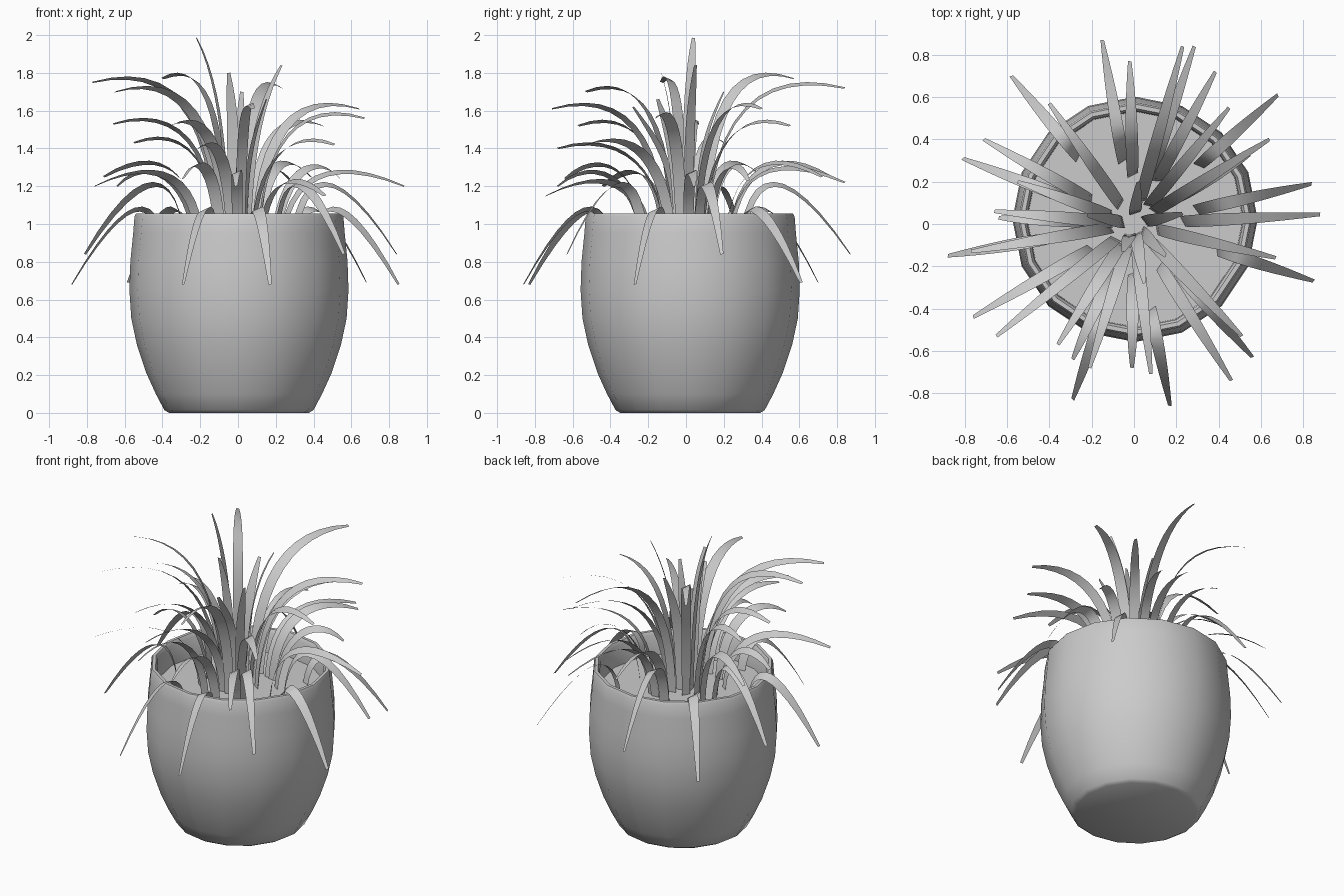
import bpy, bmesh, math
from mathutils import Vector

if "Cube" in bpy.data.objects:
    bpy.data.objects.remove(bpy.data.objects["Cube"])

CENTRE = Vector((0.005, 0.022, 0))
SIDES = 16
ROLL = math.radians(24)


def finish(name, bm, angle=40):
    me = bpy.data.meshes.new(name)
    bm.to_mesh(me)
    bm.free()
    ob = bpy.data.objects.new(name, me)
    bpy.context.collection.objects.link(ob)
    bpy.ops.object.select_all(action='DESELECT')
    ob.select_set(True)
    bpy.context.view_layer.objects.active = ob
    bpy.ops.object.shade_smooth_by_angle(angle=math.radians(angle))
    return ob


def lathe(name, profile, cap_start=False, cap_end=False):
    bm = bmesh.new()
    rings = []
    for r, z in profile:
        ring = []
        for i in range(SIDES):
            a = 2 * math.pi * i / SIDES
            ring.append(bm.verts.new(CENTRE + Vector((r * math.cos(a), r * math.sin(a), z))))
        rings.append(ring)
    for a, b in zip(rings, rings[1:]):
        for i in range(SIDES):
            j = (i + 1) % SIDES
            bm.faces.new((a[i], a[j], b[j], b[i]))
    if cap_start:
        bm.faces.new(rings[0][::-1])
    if cap_end:
        bm.faces.new(rings[-1])
    return finish(name, bm)


# Rounded pot with a thick rim and an inner wall
lathe("pot", [(0.37, 0.0), (0.395, 0.015), (0.44, 0.10), (0.49, 0.21), (0.54, 0.36),
              (0.57, 0.50), (0.58, 0.65), (0.575, 0.8), (0.56, 0.95), (0.553, 1.04),
              (0.545, 1.055), (0.525, 1.055), (0.513, 1.035), (0.51, 0.88)], cap_start=True)

# Soil disc
lathe("soil", [(0.51, 0.90)], cap_end=True)


def bezier(p, t):
    s = 1 - t
    return p[0] * s**3 + p[1] * 3 * s * s * t + p[2] * 3 * s * t * t + p[3] * t**3


def leaf(bm, x, y, z, steps=12):
    d = Vector((x, y, 0))
    r = d.length
    d.normalize()
    side = Vector((-d.y, d.x, 0))
    # Arch shape depends on the tier: hanging, drooping, low, upright or tall
    if z < 0.75:
        pts = [(0.41, 0.89), (0.45, 1.17), (0.60, 1.17), (r, z)]
    elif z < 1:
        pts = [(0.30, 0.89), (0.34, 1.30), (0.53, 1.35), (r, z)]
    elif z < 1.35:
        pts = [(0.23, 0.89), (0.26, z + 0.05), (0.48, z + 0.17), (r, z)]
    elif r < 0.35:
        pts = [(0.05, 0.89), (0.06, 1.30), (0.3 * r + 0.02, z - 0.25), (r, z)]
    else:
        pts = [(0.11, 0.89), (0.13, z - 0.12), (0.48 * r, z + 0.10), (r, z)]
    ctrl = [d * a + Vector((0, 0, b)) for a, b in pts]
    prev = None
    for i in range(steps + 1):
        t = i / steps
        # Broad blade that narrows late, rolled about its own length
        w = 0.027 + 0.020 * t - 0.038 * t**3
        c = bezier(ctrl, t)
        tangent = (bezier(ctrl, t + 0.01) - bezier(ctrl, t - 0.01)).normalized()
        across = side * math.cos(ROLL) + tangent.cross(side) * math.sin(ROLL)
        row = (bm.verts.new(c - across * w), bm.verts.new(c + across * w))
        if prev:
            bm.faces.new((prev[0], row[0], row[1], prev[1]))
        prev = row


# Leaf tip positions for each tier
drooping = [(0.17, -0.86, 0.68), (-0.29, -0.83, 0.68), (0.85, -0.27, 0.68),
            (0.68, 0.61, 0.69), (-0.58, 0.70, 0.69), (-0.88, -0.15, 0.68),
            (-0.15, 0.87, 0.84), (-0.81, 0.31, 0.84), (0.84, 0.19, 0.84), (0.56, -0.63, 0.84)]
low = [(0.88, 0.045, 1.20), (0.385, 0.72, 1.25), (0.285, 0.84, 1.22), (-0.71, 0.40, 1.25),
       (-0.76, -0.44, 1.20), (0.46, -0.74, 1.15), (-0.02, 0.77, 1.25), (-0.01, -0.68, 1.20),
       (-0.29, -0.64, 1.24), (0.55, 0.33, 1.23), (-0.64, 0.03, 1.2)]
tall = [(0.23, 0.84, 1.72), (-0.65, -0.53, 1.70), (-0.77, -0.13, 1.75), (-0.40, 0.57, 1.77),
        (0.64, 0.40, 1.61), (0.67, -0.16, 1.56), (0.08, -0.71, 1.61), (-0.66, 0.06, 1.53),
        (0.45, 0.55, 1.52), (0.51, -0.53, 1.42), (-0.36, -0.57, 1.52), (-0.55, 0.2, 1.43),
        (-0.21, -0.68, 1.40)]
upright = [(-0.22, 0.04, 1.985), (0.23, 0.05, 1.84), (-0.05, -0.13, 1.80), (0.05, -0.28, 1.62),
           (0.02, 0.2, 1.7), (0.15, -0.15, 1.66)]

bm = bmesh.new()
for tip in drooping + low + tall + upright:
    leaf(bm, *tip)
finish("leaves", bm, 60)
